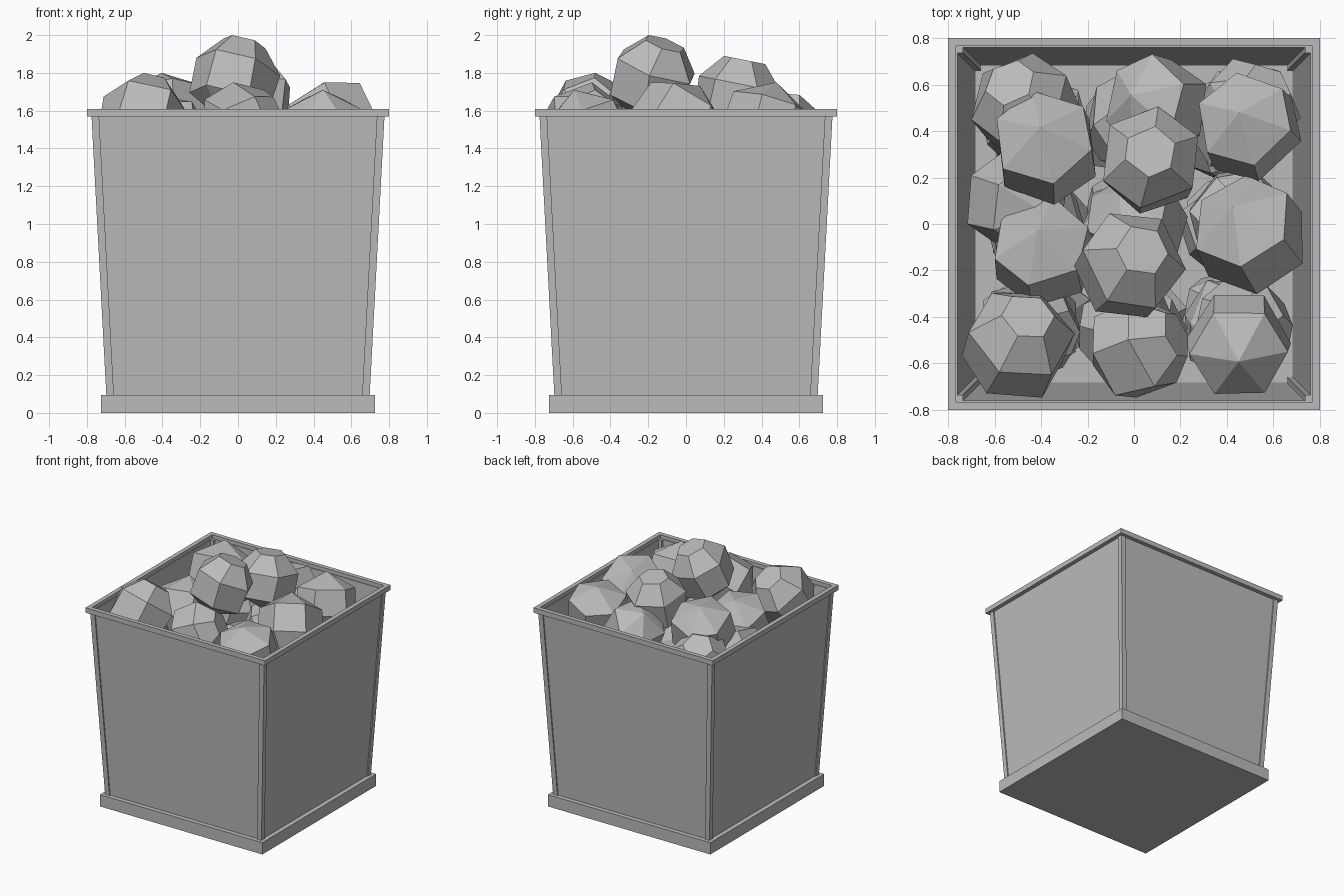
import bpy, bmesh, math, random
from mathutils import Vector

random.seed(7)
cube = bpy.data.objects.get("Cube")
if cube:
    bpy.data.objects.remove(cube, do_unlink=True)

grey = bpy.data.materials.new("plain grey")
grey.use_nodes = True
grey.diffuse_color = (0.5, 0.5, 0.5, 1)
grey.node_tree.nodes["Principled BSDF"].inputs["Base Color"].default_value = (0.5, 0.5, 0.5, 1)

CORNERS = [(-1, -1), (1, -1), (1, 1), (-1, 1)]


def finish(name, bm):
    bmesh.ops.recalc_face_normals(bm, faces=bm.faces)
    mesh = bpy.data.meshes.new(name)
    bm.to_mesh(mesh)
    bm.free()
    mesh.materials.append(grey)
    obj = bpy.data.objects.new(name, mesh)
    bpy.context.collection.objects.link(obj)
    return obj


def bridge(bm, a, b):
    n = len(a)
    for i in range(n):
        bm.faces.new((a[i], a[(i + 1) % n], b[(i + 1) % n], b[i]))


def square_ring(name, profile):
    """Sweep a closed (half width, z) profile round a square."""
    bm = bmesh.new()
    loops = [[bm.verts.new((x * h, y * h, z)) for x, y in CORNERS] for h, z in profile]
    for i, loop in enumerate(loops):
        bridge(bm, loop, loops[(i + 1) % len(loops)])
    return finish(name, bm)


def corner_post(name, sx, sy, width, low, high):
    """Leaning square post; low and high are (outer half width, z)."""
    bm = bmesh.new()
    loops = []
    for h, z in (low, high):
        cx = h - width / 2
        loops.append([bm.verts.new((sx * (cx + x * width / 2), sy * (cx + y * width / 2), z))
                      for x, y in CORNERS])
    bridge(bm, *loops)
    for loop in loops:
        bm.faces.new(loop)
    return finish(name, bm)


def rock(name, x, y, top, radius, axis):
    """Six-sided faceted stone: flat cap at one end, a point at the other."""
    bm = bmesh.new()
    turn = random.uniform(0, math.tau)
    loops = []
    for lift in (62, 20, -28):
        e = math.radians(lift)
        loops.append([])
        for i in range(6):
            a = turn + math.tau * i / 6 + random.uniform(-0.1, 0.1)
            loops[-1].append(bm.verts.new((math.cos(e) * math.cos(a),
                                           math.cos(e) * math.sin(a), math.sin(e))))
    bm.faces.new(loops[0])
    bridge(bm, loops[0], loops[1])
    bridge(bm, loops[1], loops[2])
    tip = bm.verts.new((0, 0, -0.95))
    for i in range(6):
        bm.faces.new((loops[2][i], loops[2][(i + 1) % 6], tip))
    spin = Vector((0, 0, 1)).rotation_difference(Vector(axis).normalized())
    for v in bm.verts:
        v.co = spin @ v.co * radius
    rise = top - max(v.co.z for v in bm.verts)
    for v in bm.verts:
        v.co += Vector((x, y, rise))
    return finish(name, bm)


# Base slab
bpy.ops.mesh.primitive_cube_add(size=1, location=(0, 0, 0.0475))
base = bpy.context.object
base.name = "base_slab"
base.scale = (1.45, 1.45, 0.095)
base.data.materials.append(grey)

# Leaning walls, rim and corner posts
square_ring("wall_panels", [(0.688, 0.09), (0.767, 1.58), (0.76, 1.58), (0.681, 0.09)])
square_ring("top_rim", [(0.8, 1.57), (0.8, 1.61), (0.765, 1.61), (0.765, 1.57)])
for side, (sx, sy) in zip(("front_right", "front_left", "back_left", "back_right"), CORNERS):
    corner_post("post_" + side, sx, sy, 0.04, (0.697, 0.09), (0.776, 1.58))

# Upper rocks: x, y, top height, radius, direction of the flat cap
UPPER = [
    (-0.02, -0.18, 2.0, 0.245, (0.25, 0.3, 0.9)),
    (0.07, 0.27, 1.89, 0.24, (0, 0.2, 1)),
    (-0.38, 0.33, 1.8, 0.25, (0.1, -0.35, -0.9)),
    (-0.5, -0.52, 1.8, 0.25, (0.2, 0.55, 0.8)),
    (0.49, 0.42, 1.75, 0.24, (0.15, -0.25, -0.9)),
    (0.5, -0.05, 1.75, 0.26, (0.3, -0.5, -0.8)),
    (0.45, -0.52, 1.71, 0.24, (0, 0.3, -0.9)),
    (0.01, -0.54, 1.75, 0.23, (0.8, 0.3, 0.4)),
    (-0.39, -0.12, 1.68, 0.24, (0.1, -0.4, -0.9)),
    (0.1, 0.51, 1.7, 0.23, (0.5, -0.2, -0.8)),
    (-0.47, 0.5, 1.64, 0.24, (-0.3, 0.5, 0.8)),
    (0.49, 0.49, 1.55, 0.23, (0.4, 0.5, 0.7)),
    (-0.51, 0.1, 1.55, 0.23, (-0.5, 0.2, -0.7)),
]
for i, spec in enumerate(UPPER):
    rock(f"upper_rock_{i + 1}", *spec)

# Lower layers fill the bin
for layer, top in enumerate((1.4, 1.0, 0.6)):
    spread = 0.45 - 0.02 * layer
    for gx in (-1, 0, 1):
        for gy in (-1, 0, 1):
            axis = [random.uniform(-1, 1) for _ in range(3)]
            rock(f"lower_rock_{layer + 1}", gx * spread + random.uniform(-0.02, 0.02),
                 gy * spread + random.uniform(-0.02, 0.02), top, 0.23, axis)
